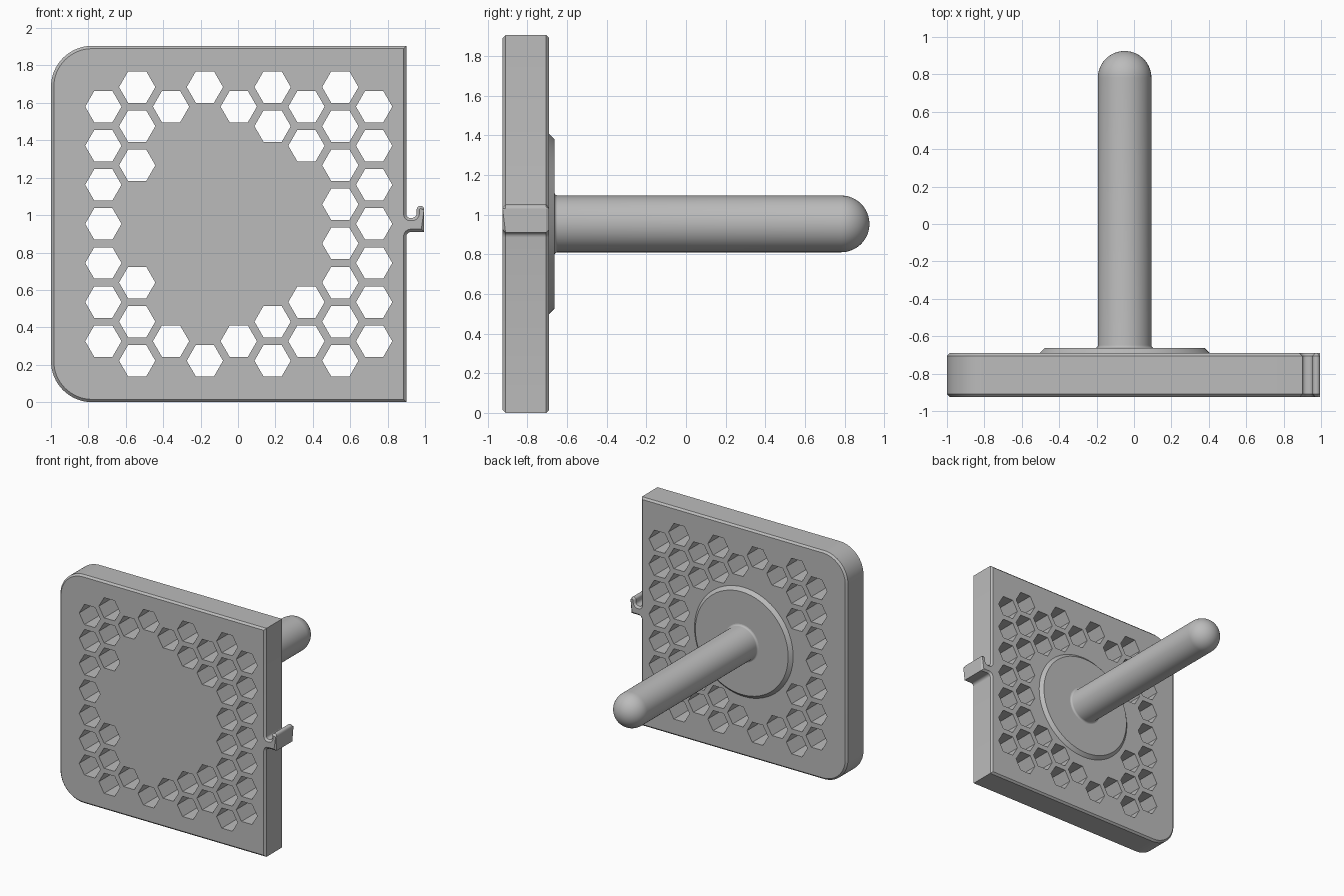
import bpy, bmesh
from math import sin, cos, pi, radians, hypot

cube = bpy.data.objects.get("Cube")
if cube:
    bpy.data.objects.remove(cube, do_unlink=True)

grey = bpy.data.materials.new("plain grey")
grey.use_nodes = True
colour = (0.5, 0.5, 0.5, 1)
grey.diffuse_color = colour
grey.node_tree.nodes["Principled BSDF"].inputs["Base Color"].default_value = colour

CX, CZ = -0.05, 0.953           # centre of the plate
FRONT, BACK = -0.925, -0.69     # plate thickness range


def finish(bm, name):
    bmesh.ops.recalc_face_normals(bm, faces=bm.faces)
    mesh = bpy.data.meshes.new(name)
    bm.to_mesh(mesh)
    bm.free()
    mesh.materials.append(grey)
    obj = bpy.data.objects.new(name, mesh)
    bpy.context.collection.objects.link(obj)
    return obj


def activate(obj):
    bpy.ops.object.select_all(action='DESELECT')
    obj.select_set(True)
    bpy.context.view_layer.objects.active = obj


def extrude(bm, outline, y0, y1):
    """Prism from an x, z outline."""
    face = bm.faces.new([bm.verts.new((x, y0, z)) for x, z in outline])
    res = bmesh.ops.extrude_face_region(bm, geom=[face])
    verts = [g for g in res["geom"] if isinstance(g, bmesh.types.BMVert)]
    bmesh.ops.translate(bm, verts=verts, vec=(0, y1 - y0, 0))


def arc(cx, cz, r, a0, a1, n):
    return [(cx + r * cos(radians(a0 + (a1 - a0) * i / n)),
             cz + r * sin(radians(a0 + (a1 - a0) * i / n))) for i in range(n + 1)]


# Plate with two rounded corners and a hook on its left edge
R, TOP, SIDE = 0.22, 1.905, 0.9
hook = (arc(0.925, 0.885, 0.025, 180, 90, 4)
        + [(0.995, 0.91), (0.995, 1.03)]
        + arc(0.975, 1.03, 0.02, 0, 180, 8)
        + arc(0.93, 1.01, 0.025, 0, -90, 4)
        + arc(0.92, 1.005, 0.02, -90, -180, 4))
outline = ([(SIDE, 0)] + hook + [(SIDE, TOP)]
           + arc(-1 + R, TOP - R, R, 90, 180, 16)
           + arc(-1 + R, R, R, 180, 270, 16))
bm = bmesh.new()
extrude(bm, outline, FRONT, BACK)
rims = [e for e in bm.edges if abs(e.verts[0].co.y - e.verts[1].co.y) < 1e-5]
bmesh.ops.bevel(bm, geom=rims, offset=0.015, segments=1, affect='EDGES',
                clamp_overlap=False)
plate = finish(bm, "plate_with_hook")

# Honeycomb holes, left out around the middle
bm = bmesh.new()
STEP_X, STEP_Z = 0.181, 0.209
for i in range(9):
    odd = i % 2
    for k in range(7 + odd):
        x = -0.72 + STEP_X * i
        z = CZ + STEP_Z * ((6 + odd) / 2 - k)
        if hypot(x - CX, z - CZ) > 0.56:
            extrude(bm, arc(x, z, 0.097, 0, 300, 5), FRONT - 0.1, BACK + 0.1)
cutter = finish(bm, "hole_cutter")
cutter.hide_render = True
activate(plate)
mod = plate.modifiers.new("holes", 'BOOLEAN')
mod.operation = 'DIFFERENCE'
mod.solver = 'EXACT'
mod.object = cutter
bpy.ops.object.modifier_apply(modifier=mod.name)
bpy.data.objects.remove(cutter, do_unlink=True)


def lathe(name, profile, segments=64):
    """Turn a radius, y profile around the centre line."""
    bm = bmesh.new()
    verts = [bm.verts.new((CX + r, y, CZ)) for r, y in profile]
    edges = [bm.edges.new(p) for p in zip(verts, verts[1:])]
    bmesh.ops.spin(bm, geom=verts + edges, cent=(CX, 0, CZ), axis=(0, 1, 0),
                   angle=2 * pi, steps=segments)
    bmesh.ops.remove_doubles(bm, verts=bm.verts, dist=1e-4)
    return finish(bm, name)


# Chamfered flange and round-ended rod on the back
FLANGE = -0.663
flange = lathe("flange", [(0, -0.7), (0.455, -0.7), (0.455, BACK),
                          (0.428, FLANGE), (0, FLANGE)])
ROD = 0.143
fillet = arc(ROD + 0.015, FLANGE + 0.015, 0.015, 270, 180, 4)
dome = arc(0, 0.925 - ROD, ROD, 0, 90, 16)
rod = lathe("rod", [(0, FLANGE - 0.01), (ROD + 0.015, FLANGE - 0.01)] + fillet + dome)

for obj in (plate, flange, rod):
    activate(obj)
    bpy.ops.object.shade_smooth_by_angle(angle=radians(25))
